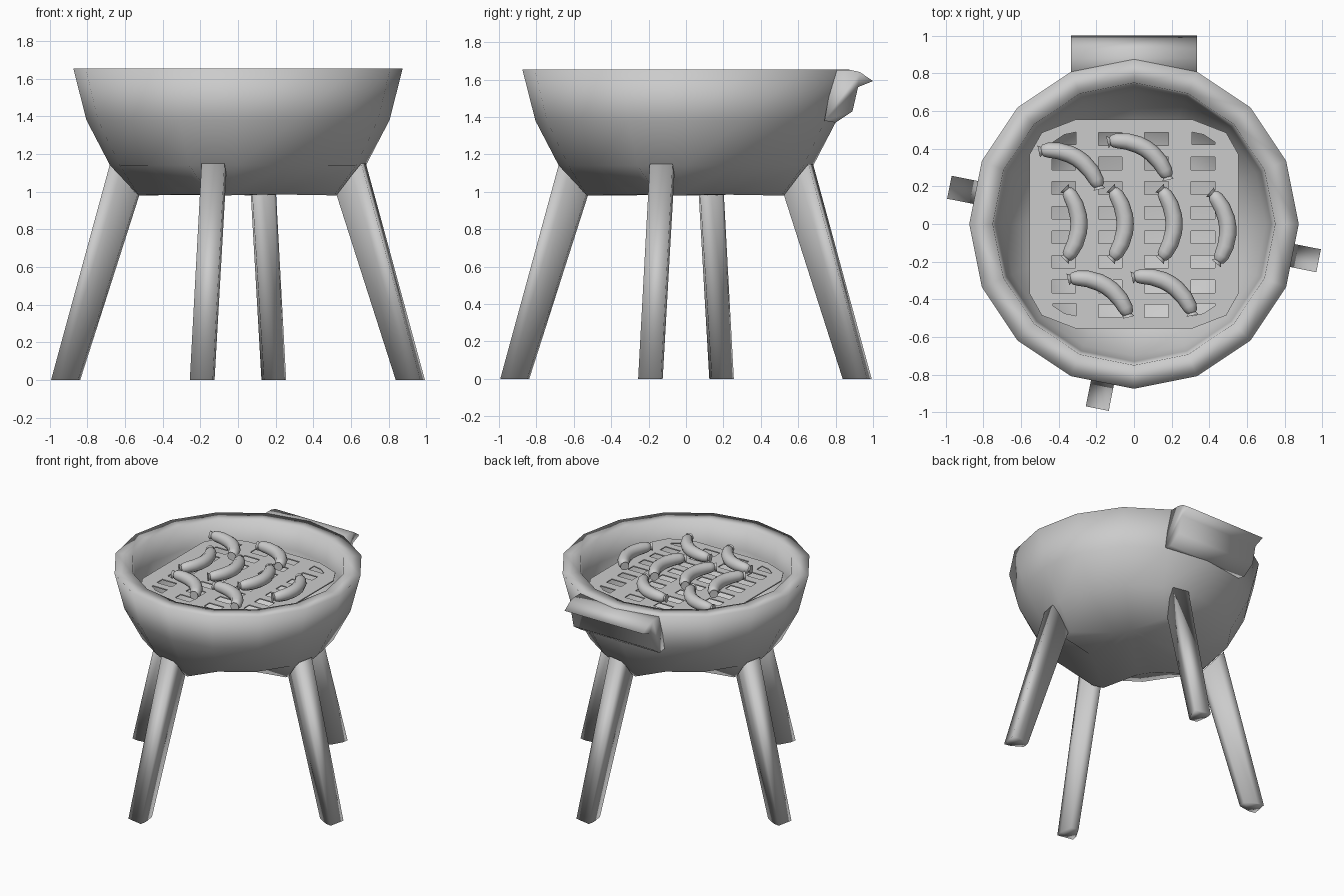
import bpy, bmesh
from math import sin, cos, pi, radians, asin
from mathutils import Vector, Matrix

if "Cube" in bpy.data.objects:
    bpy.data.objects.remove(bpy.data.objects["Cube"])


def make(name, verts, faces, smooth=180):
    me = bpy.data.meshes.new(name)
    bm = bmesh.new()
    vs = [bm.verts.new(v) for v in verts]
    for f in faces:
        bm.faces.new([vs[i] for i in f])
    bmesh.ops.recalc_face_normals(bm, faces=bm.faces)
    bm.to_mesh(me)
    bm.free()
    ob = bpy.data.objects.new(name, me)
    bpy.context.collection.objects.link(ob)
    bpy.ops.object.select_all(action='DESELECT')
    ob.select_set(True)
    bpy.context.view_layer.objects.active = ob
    bpy.ops.object.shade_smooth_by_angle(angle=radians(smooth))
    return ob


def bridge(rings, n):
    """Quads between consecutive n-sided rings, closed with end caps."""
    faces = [(r * n + i, r * n + (i + 1) % n, (r + 1) * n + (i + 1) % n, (r + 1) * n + i)
             for r in range(rings - 1) for i in range(n)]
    return faces + [tuple(range(n)), tuple(range((rings - 1) * n, rings * n))]


# Bowl: 16-sided shell, outside bottom -> rim -> inside bottom
N = 16
profile = [(0.68, 1.14), (0.805, 1.38), (0.875, 1.655),
           (0.75, 1.655), (0.73, 1.48), (0.70, 1.36), (0.59, 1.18), (0.44, 1.08)]
# bottom ring drops to the leg roots and is pulled in between the legs
verts = []
for i in range(N):
    if i % 4 in (0, 3):
        a = radians(-11.25 + 90 * ((i + 1) // 4))
        w = 0.045 if i % 4 == 0 else -0.045
        verts.append((0.53 * cos(a) - w * sin(a), 0.53 * sin(a) + w * cos(a), 0.98))
    else:
        a = 2 * pi * i / N
        verts.append((0.31 * cos(a), 0.31 * sin(a), 0.985))
verts += [(r * cos(2 * pi * i / N), r * sin(2 * pi * i / N), z) for r, z in profile for i in range(N)]
make("bowl", verts, bridge(len(profile) + 1, N))

# Rear handle: lip pulled out from the bowl wall
side = [(0.79, 1.652), (0.88, 1.652), (0.93, 1.64), (1.0, 1.592),
        (0.92, 1.56), (0.89, 1.43), (0.80, 1.37), (0.74, 1.38)]
verts = [(x, y, z) for x in (-0.335, 0.335) for y, z in side]
make("rear_handle", verts, bridge(2, len(side)))

# Four splayed legs, turned half a facet from the axes:
# section is wide outside and tapers to a narrow inner ridge
section = [(0.0, 0.062), (0.05, 0.062), (0.14, 0.03), (0.14, -0.03), (0.05, -0.062), (0.0, -0.062)]
for k in range(4):
    a = radians(-11.25 + 90 * k)
    u, t = Vector((cos(a), sin(a), 0)), Vector((-sin(a), cos(a), 0))
    verts = []
    for r, z, slope in ((0.68, 1.15, 1.2), (1.0, 0.0, 0.0)):
        for inset, w in section:
            verts.append(u * (r - inset) + t * w + Vector((0, 0, z - slope * inset)))
    make(f"leg_{k + 1}", verts, bridge(2, len(section)))

# Grill plate: filled 2D outline with slot holes
curve = bpy.data.curves.new("grill_plate", 'CURVE')
curve.dimensions = '2D'
curve.fill_mode = 'BOTH'
curve.extrude = 0.004


def outline(pts):
    sp = curve.splines.new('POLY')
    sp.points.add(len(pts) - 1)
    for p, (x, y) in zip(sp.points, pts):
        p.co = (x, y, 0, 1)
    sp.use_cyclic_u = True


corner = [(0.555, 0.37), (0.49, 0.485), (0.31, 0.555)]
mir = [(-x, y) for x, y in corner[::-1]]
outline(corner + mir + [(-x, -y) for x, y in corner] + [(-x, -y) for x, y in mir])
for c in (-0.373, -0.126, 0.12, 0.367):
    for r in range(8):
        y = 0.452 - 0.1306 * r
        if abs(c) > 0.3 and r in (0, 7):
            sx, sy = (1 if c > 0 else -1), (1 if r == 0 else -1)
            outline([(sx * px, sy * py) for px, py in
                     ((0.307, 0.422), (0.43, 0.422), (0.43, 0.435), (0.37, 0.475), (0.307, 0.488))])
        else:
            outline([(c + dx, y + dy) for dx, dy in
                     ((-0.063, -0.034), (0.063, -0.034), (0.063, 0.034), (-0.063, 0.034))])
grill = bpy.data.objects.new("grill_plate", curve)
grill.location.z = 1.537
bpy.context.collection.objects.link(grill)
bpy.ops.object.select_all(action='DESELECT')
grill.select_set(True)
bpy.context.view_layer.objects.active = grill
bpy.ops.object.convert(target='MESH')

# Sausages: bent tubes with pinched, flared ends
HALF, SAG, S = 0.19, 0.078, 10
R = (HALF ** 2 + SAG ** 2) / (2 * SAG)
TH = asin(HALF / R)
half_prof = [(-1.0, 0.032), (-0.93, 0.022), (-0.89, 0.032), (-0.76, 0.040), (-0.5, 0.044), (-0.2, 0.046)]
stations = half_prof + [(0, 0.046)] + [(-s, r) for s, r in half_prof[::-1]]


def sausage(i, x, y, turn):
    m = Matrix.Translation((x, y, 1.6)) @ Matrix.Rotation(radians(turn), 4, 'Z')
    vs = []
    for s, r in stations:
        d = Vector((cos(s * TH), sin(s * TH), 0))
        base = d * R - Vector((R - SAG, 0, 0))
        for k in range(S):
            q = 2 * pi * k / S
            vs.append(m @ (base + d * r * cos(q) + Vector((0, 0, r * sin(q)))))
    make(f"sausage_{i}", vs, bridge(len(stations), S), 60)


# Chord midpoint and turn of each sausage
layout = [(-0.345, 0.285, 58), (0.02, 0.335, 58), (-0.19, -0.395, 58), (0.15, -0.385, 58),
          (-0.37, 0, 0), (-0.125, 0, 0), (0.135, 0, 0), (0.42, -0.02, 5)]
for i, (x, y, turn) in enumerate(layout, 1):
    sausage(i, x, y, turn)
